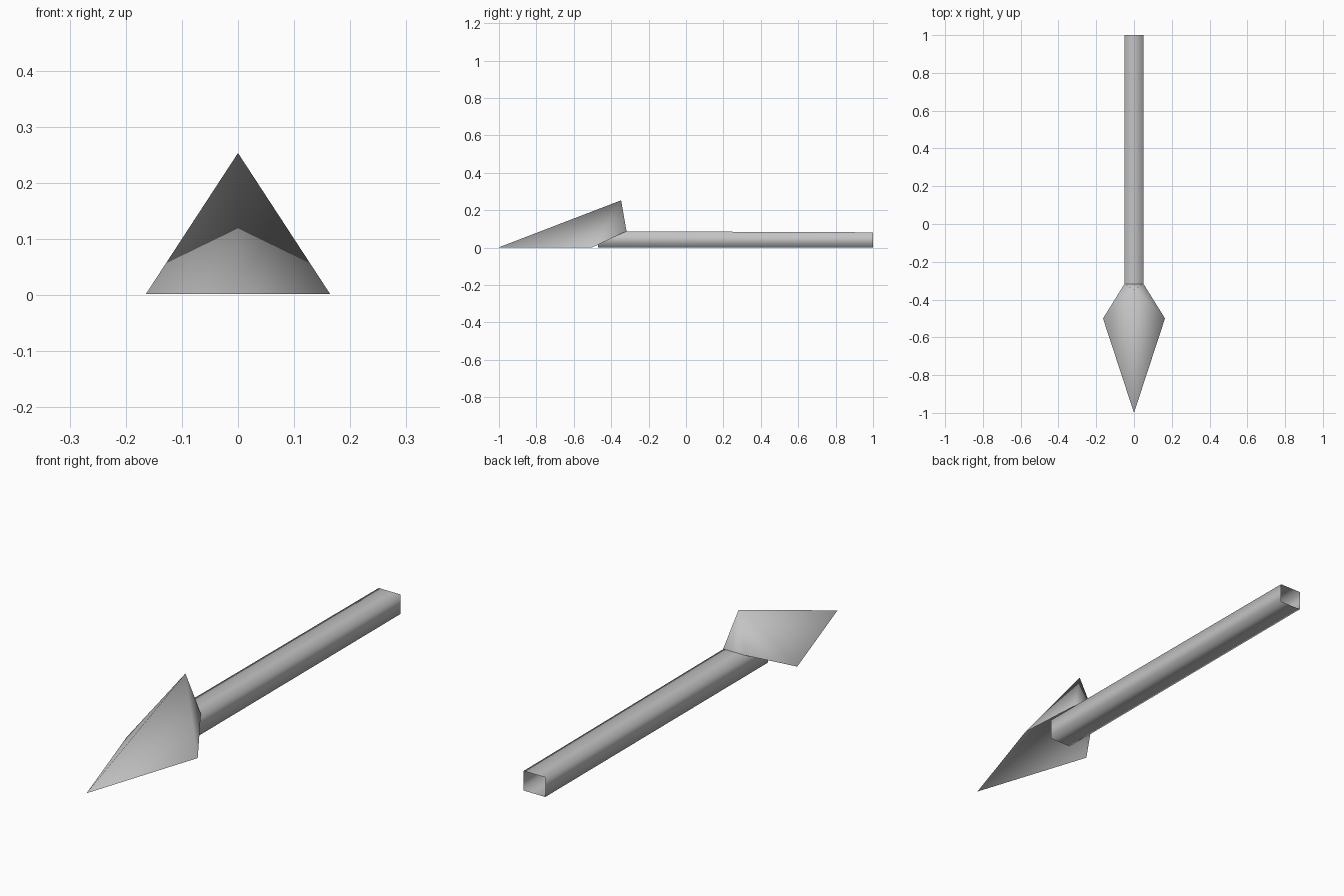
import bpy
import bmesh

cube = bpy.data.objects.get("Cube")
if cube:
    bpy.data.objects.remove(cube, do_unlink=True)

# One plain grey for the whole arrow
grey = bpy.data.materials.new("plain grey")
grey.use_nodes = True
color = (0.55, 0.55, 0.55, 1)
grey.diffuse_color = color
grey.node_tree.nodes["Principled BSDF"].inputs["Base Color"].default_value = color


def add_object(name, bm):
    mesh = bpy.data.meshes.new(name)
    bm.to_mesh(mesh)
    bm.free()
    mesh.materials.append(grey)
    mesh.shade_smooth()
    obj = bpy.data.objects.new(name, mesh)
    bpy.context.collection.objects.link(obj)
    return obj


# Shaft: square tube, open at both ends, slightly lower at the back
half_width, front_y, back_y = 0.05, -0.47, 1.0
bm = bmesh.new()
rings = []
for y, height in ((front_y, 0.088), (back_y, 0.082)):
    section = ((-half_width, 0), (half_width, 0),
               (half_width, height), (-half_width, height))
    rings.append([bm.verts.new((x, y, z)) for x, z in section])
for i in range(4):
    j = (i + 1) % 4
    bm.faces.new((rings[0][i], rings[0][j], rings[1][j], rings[1][i]))
add_object("arrow_shaft", bm)

# Head: faceted shell, open underneath, closing onto the top of the shaft
bm = bmesh.new()
tip = bm.verts.new((0, -1, 0.002))
peak = bm.verts.new((0, -0.347, 0.253))
collars = []
for side in (-1, 1):
    barb = bm.verts.new((side * 0.164, -0.5, 0.002))
    collar = bm.verts.new((side * 0.051, -0.318, 0.088))
    collars.append(collar)
    front = (tip, barb, peak)
    back = (barb, collar, peak)
    for face in (front, back):
        bm.faces.new(face if side > 0 else face[::-1])
bm.faces.new((collars[1], collars[0], peak))
add_object("arrow_head", bm)
